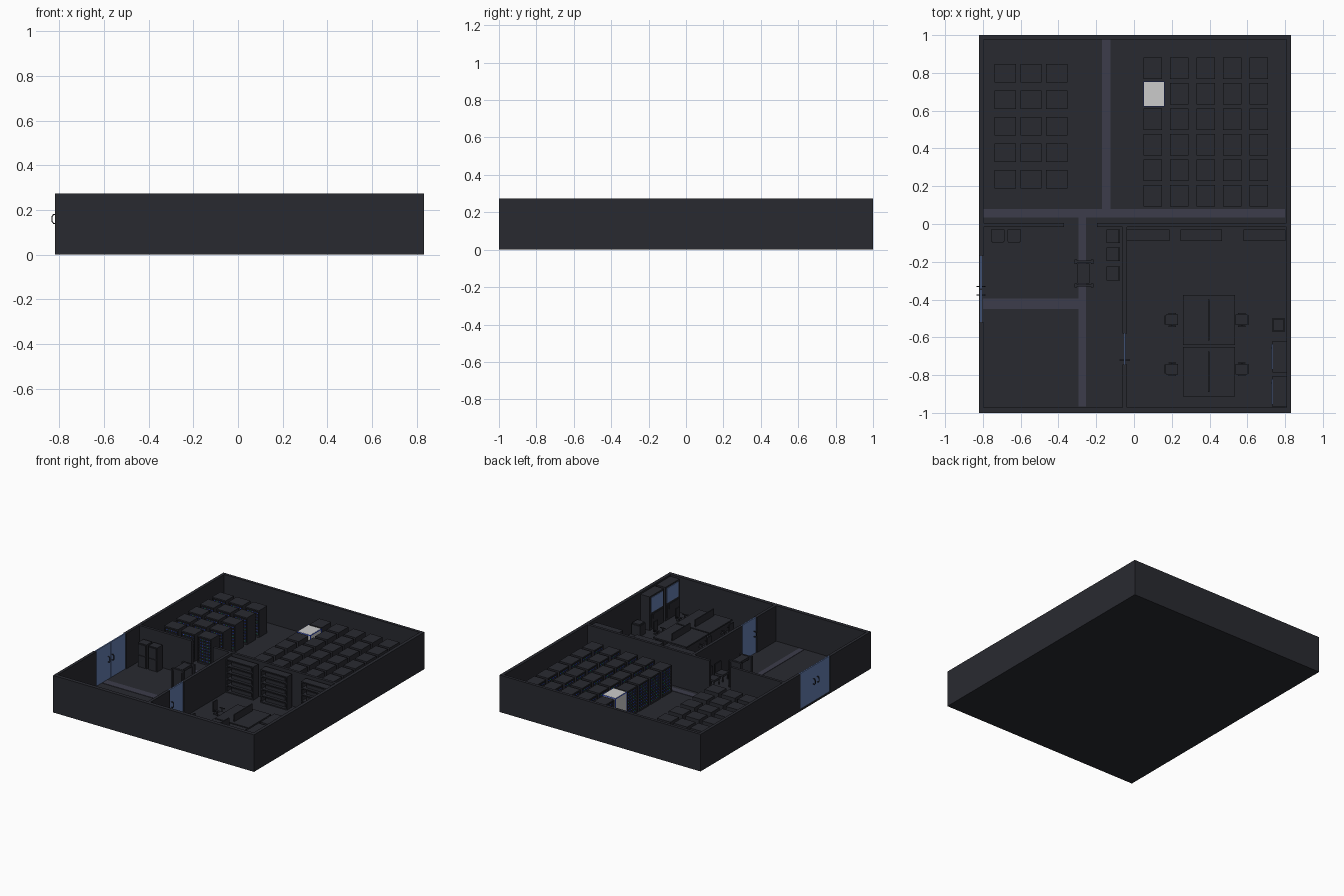
import bpy, bmesh, math
from mathutils import Matrix, Vector

if "Cube" in bpy.data.objects:
    bpy.data.objects.remove(bpy.data.objects["Cube"])

def material(name, r, g, b):
    m = bpy.data.materials.new(name)
    m.diffuse_color = (r, g, b, 1)
    m.use_nodes = True
    m.node_tree.nodes["Principled BSDF"].inputs["Base Color"].default_value = m.diffuse_color
    return m

MATS = [material("dark", .022, .023, .030), material("floor_strip", .045, .046, .070),
        material("blue_glass", .13, .21, .44), material("blue_light", .03, .08, .75),
        material("green_light", .02, .35, .22), material("light_grey", .75, .75, .75)]
DARK, STRIP, GLASS, BLUE, GREEN, WHITE = range(6)
F, H = .012, .275   # floor top, wall top

def mesh(name, boxes, cyls=()):
    """boxes: x0,x1,y0,y1,z0,z1[,mat]; cyls: x,y,z0,z1,radius"""
    bm = bmesh.new()
    for b in boxes:
        lo, hi = Vector(b[0:6:2]), Vector(b[1:6:2])
        mat = Matrix.Translation((lo + hi) / 2) @ Matrix.Diagonal((hi - lo).to_4d())
        verts = bmesh.ops.create_cube(bm, size=1, matrix=mat)["verts"]
        for f in {f for v in verts for f in v.link_faces}:
            f.material_index = b[6] if len(b) > 6 else DARK
    for x, y, z0, z1, r in cyls:
        bmesh.ops.create_cone(bm, cap_ends=True, segments=12, radius1=r, radius2=r, depth=z1 - z0,
                              matrix=Matrix.Translation((x, y, (z0 + z1) / 2)))
    me = bpy.data.meshes.new(name)
    bm.to_mesh(me)
    bm.free()
    for m in MATS:
        me.materials.append(m)
    return me

def place(name, me, loc=(0, 0, 0), rot=0):
    o = bpy.data.objects.new(name, me)
    o.location = loc
    o.rotation_euler.z = math.radians(rot)
    bpy.context.collection.objects.link(o)
    return o

def build(name, boxes, cyls=()):
    return place(name, mesh(name, boxes, cyls))

# floor and walkway strips
build("floor", [(-.82, .832, -1, 1, 0, F)])
S = F + .003
build("walkway_strips", [
    (-.17, -.125, .08, .98, F, S, STRIP), (-.80, .80, .035, .08, F, S, STRIP),
    (-.295, -.255, -.965, .035, F, S, STRIP), (-.80, -.295, -.45, -.395, F, S, STRIP)])

# outer walls, with a gap for the double door
build("outer_walls", [
    (-.82, .832, -1, -.972, 0, H), (-.82, .832, .978, 1, 0, H), (.808, .832, -.972, .978, 0, H),
    (-.82, -.798, -.972, -.52, 0, H), (-.82, -.798, -.17, .978, 0, H)])

# inner walls, with openings
build("inner_walls", [
    (-.798, -.37, -.015, .005, F, H), (-.195, .808, -.015, .005, F, H),
    (-.06, -.038, -.972, -.745, F, H), (-.06, -.038, -.58, -.015, F, H)])

# glass doors
build("entrance_doors", [(-.815, -.805, -.52, -.347, F, H, GLASS), (-.815, -.805, -.343, -.17, F, H, GLASS)])
build("office_door", [(-.054, -.044, -.745, -.58, F, H, GLASS)])

def handle(name, x, y, out, z=.16):
    """C-shaped pull standing off a door face"""
    cu = bpy.data.curves.new(name, "CURVE")
    cu.dimensions = "3D"
    cu.bevel_depth, cu.bevel_resolution = .003, 1
    sp = cu.splines.new("POLY")
    pts = [(0, -.02), (.6, -.02), (1, -.011), (1, .011), (.6, .02), (0, .02)]
    sp.points.add(len(pts) - 1)
    for p, (a, dz) in zip(sp.points, pts):
        p.co = (x + a * out, y, z + dz, 1)
    cu.materials.append(MATS[DARK])
    bpy.context.collection.objects.link(bpy.data.objects.new(name, cu))

for y in (-.33, -.375):
    handle("entrance_handle_outside", -.815, y, -.017)
    handle("entrance_handle_inside", -.805, y, .017)
handle("office_handle_outside", -.054, -.72, -.02)
handle("office_handle_inside", -.044, -.72, .02)

# server rack: open shell with stacked units and status lights, front on -y
def rack_boxes(w, d, h, shell=DARK):
    x, y, t = w / 2, d / 2, .006
    b = [(-x, -x + t, -y, y, 0, h, shell), (x - t, x, -y, y, 0, h, shell),
         (-x + t, x - t, y - t, y, 0, h, shell),
         (-x + t, x - t, -y, y - t, 0, .012, shell), (-x + t, x - t, -y, y - t, h - .01, h, shell)]
    n = 8
    step = (h - .026) / n
    for i in range(n):
        z = .014 + i * step
        b.append((-x + t, x - t, -y + .008, y - t, z, z + step * .72))
        for k in range(5):
            lx = -x + .016 + k * (w - .038) / 4
            b.append((lx, lx + .007, -y + .005, -y + .009, z + step * .22, z + step * .5,
                      GREEN if (i + k) % 4 == 0 else BLUE))
    return b

rack = mesh("server_rack", rack_boxes(.113, .098, .2))
for i in range(3):
    for j in range(5):
        place("left_server_rack", rack, (-.682 + .1365 * i, .237 + .14 * j, F))
for i in range(5):
    for j in range(6):
        if (i, j) != (0, 4):
            place("right_server_rack", rack, (.1 + .14 * i, .15 + .135 * j, F), -90)

# highlighted light cabinet with blue edging
w, d, h, e = .064, .053, .203, .0025
edges = [(sx * w - e, sx * w + e, sy * d - e, sy * d + e, 0, h, BLUE) for sx in (-1, 1) for sy in (-1, 1)]
for z in (.004, h - .004):
    edges += [(-w, w, s * d - e, s * d + e, z - e, z + e, BLUE) for s in (-1, 1)]
    edges += [(s * w - e, s * w + e, -d, d, z - e, z + e, BLUE) for s in (-1, 1)]
place("highlighted_cabinet", mesh("highlighted_cabinet", [(-w, w, -d, d, 0, h, WHITE)] + edges),
      (.105, .688, F), -90)

# office bookshelves along the dividing wall
def bookshelf(x0, x1):
    y0, y1, top, t = -.09, -.03, .258, .008
    b = [(x0, x0 + t, y0, y1, F, top), (x1 - t, x1, y0, y1, F, top), (x0 + t, x1 - t, y1 - t, y1, F, top)]
    for i in range(6):
        z = F + i * (top - F - t) / 5
        b.append((x0 + t, x1 - t, y0, y1 - t, z, z + t))
        if i < 5:
            b.append((x0 + .03, x1 - .03, y0 + .02, y1 - t, z + t, z + .033))
    build("bookshelf", b)

for x0, x1 in ((-.036, .188), (.247, .465), (.58, .803)):
    bookshelf(x0, x1)

# desks with a central divider
desk = mesh("desk", [(-.138, .138, -.132, .132, .088, .098), (-.004, .004, -.108, .108, .098, .15),
                     (-.13, -.12, -.12, .12, 0, .088), (.12, .13, -.12, .12, 0, .088),
                     (-.12, .12, -.005, .005, .03, .088)])
for y in (-.508, -.782):
    place("desk", desk, (.397, y, F))

# office chairs, backrest on -x
chair = mesh("chair", [
    (-.03, .034, -.028, .028, .06, .07), (-.038, -.03, -.024, .024, .075, .15), (-.036, -.03, -.006, .006, .06, .08),
    (-.018, .022, -.036, -.029, .09, .096), (-.018, .022, .029, .036, .09, .096),
    (-.002, .006, -.034, -.029, .062, .09), (-.002, .006, .029, .034, .062, .09),
    (-.03, .03, -.004, .004, .004, .012), (-.004, .004, -.03, .03, .004, .012)], [(0, 0, .008, .06, .005)])
for y in (-.508, -.768):
    place("left_chair", chair, (.2, y, F))
    place("right_chair", chair, (.572, y, F), 180)

# tall glass-front cabinets on the right wall and a small low cabinet
for y0, y1 in ((-.785, -.62), (-.97, -.805)):
    build("glass_front_cabinet", [
        (.733, .808, y0, y1, F, .262), (.729, .734, y0 + .015, y1 - .015, .14, .25, GLASS),
        (.728, .734, y0 + .015, y1 - .015, .03, .125), (.724, .729, y1 - .04, y1 - .034, .09, .12)])
build("low_cabinet", [(.73, .80, -.57, -.5, F, .09), (.735, .795, -.565, -.505, .09, .1)])

# lockers in the lobby
for x in (-.722, -.635):
    build("lobby_locker", [(x - .036, x + .036, -.093, -.03, F, .19),
                           (x - .031, x + .031, -.098, -.093, .02, .1),
                           (x - .031, x + .031, -.098, -.093, .108, .183)])

# waiting seats along the office wall, facing -x
for y in (-.064, -.16, -.262):
    build("waiting_seat", [(-.145, -.075, y - .036, y + .036, .05, .066),
                           (-.083, -.075, y - .036, y + .036, .066, .13)]
          + [(x, x + .006, y + s - .003, y + s + .003, F, .05) for x in (-.142, -.084) for s in (-.03, .03)])

# walk-through security gate
gate = [(-.298, -.236, -.315, -.21, .19, .21)]
for y in (-.325, -.2):
    gate += [(-.30, -.232, y - .006, y + .006, F, .21)]
    gate += [(x - .006, x + .006, y - .011, y + .011, F, .21) for x in (-.309, -.221)]
    gate += [(-.309, -.221, y - .006, y + .006, .195, .21)]
build("security_gate", gate)
